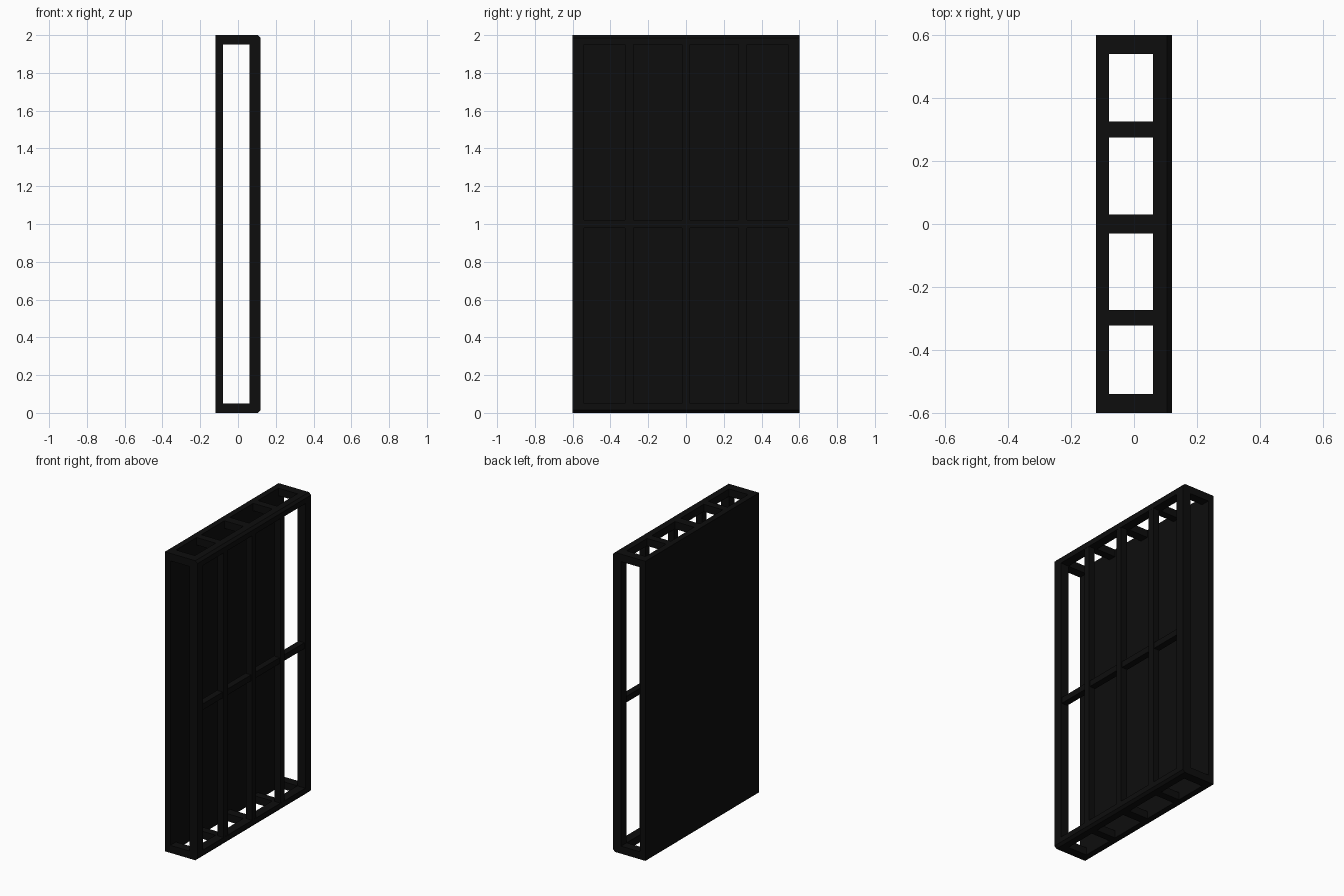
import bpy

if "Cube" in bpy.data.objects:
    bpy.data.objects.remove(bpy.data.objects["Cube"])

black = bpy.data.materials.new("black_paint")
black.diffuse_color = (0.004, 0.004, 0.004, 1)
black.use_nodes = True
black.node_tree.nodes["Principled BSDF"].inputs["Base Color"].default_value = black.diffuse_color


def add_prism(name, profile, y0, y1):
    """Extrude an x-z profile along y."""
    n = len(profile)
    verts = [(x, y, z) for y in (y0, y1) for x, z in profile]
    faces = [list(range(n)), list(range(2 * n - 1, n - 1, -1))]
    faces += [[i, i + n, (i + 1) % n + n, (i + 1) % n] for i in range(n)]
    mesh = bpy.data.meshes.new(name)
    mesh.from_pydata(verts, [], faces)
    mesh.materials.append(black)
    obj = bpy.data.objects.new(name, mesh)
    bpy.context.collection.objects.link(obj)
    return obj


def add_box(name, x, y, z):
    return add_prism(name, [(x[0], z[0]), (x[1], z[0]), (x[1], z[1]), (x[0], z[1])], *y)


X, Y, H = 0.12, 0.6, 2.0
INNER, RAIL, C = 0.06, 0.05, 0.015

# Solid back panel
add_box("back_panel", (-X, -0.08), (-Y, Y), (0, H))

# Long rails of the open face, with a chamfered outer edge
add_prism("bottom_rail", [(INNER, 0), (X - C, 0), (X, C), (X, RAIL), (INNER, RAIL)], -Y, Y)
add_prism("top_rail", [(INNER, H - RAIL), (X, H - RAIL), (X, H - C), (X - C, H), (INNER, H)], -Y, Y)

# Corner posts
for side, y in (("front", (-Y, -0.54)), ("rear", (0.54, Y))):
    add_box(side + "_post", (INNER, X), y, (RAIL, H - RAIL))

# Spacers joining the panel to the rails at top and bottom
for y, w in ((-0.57, 0.06), (-0.298, 0.05), (0, 0.06), (0.3, 0.05), (0.57, 0.06)):
    for level, z in (("bottom", (0, RAIL)), ("top", (H - RAIL, H))):
        add_box(level + "_spacer", (-0.08, INNER), (y - w / 2, y + w / 2), z)

# Intermediate uprights
for y in (-0.3, 0, 0.3):
    add_box("upright", (0.075, X - 0.001), (y - 0.022, y + 0.022), (RAIL, H - RAIL))

# Horizontal bar at mid height
add_box("middle_bar", (0.07, 0.113), (-0.54, 0.54), (0.98, 1.02))
